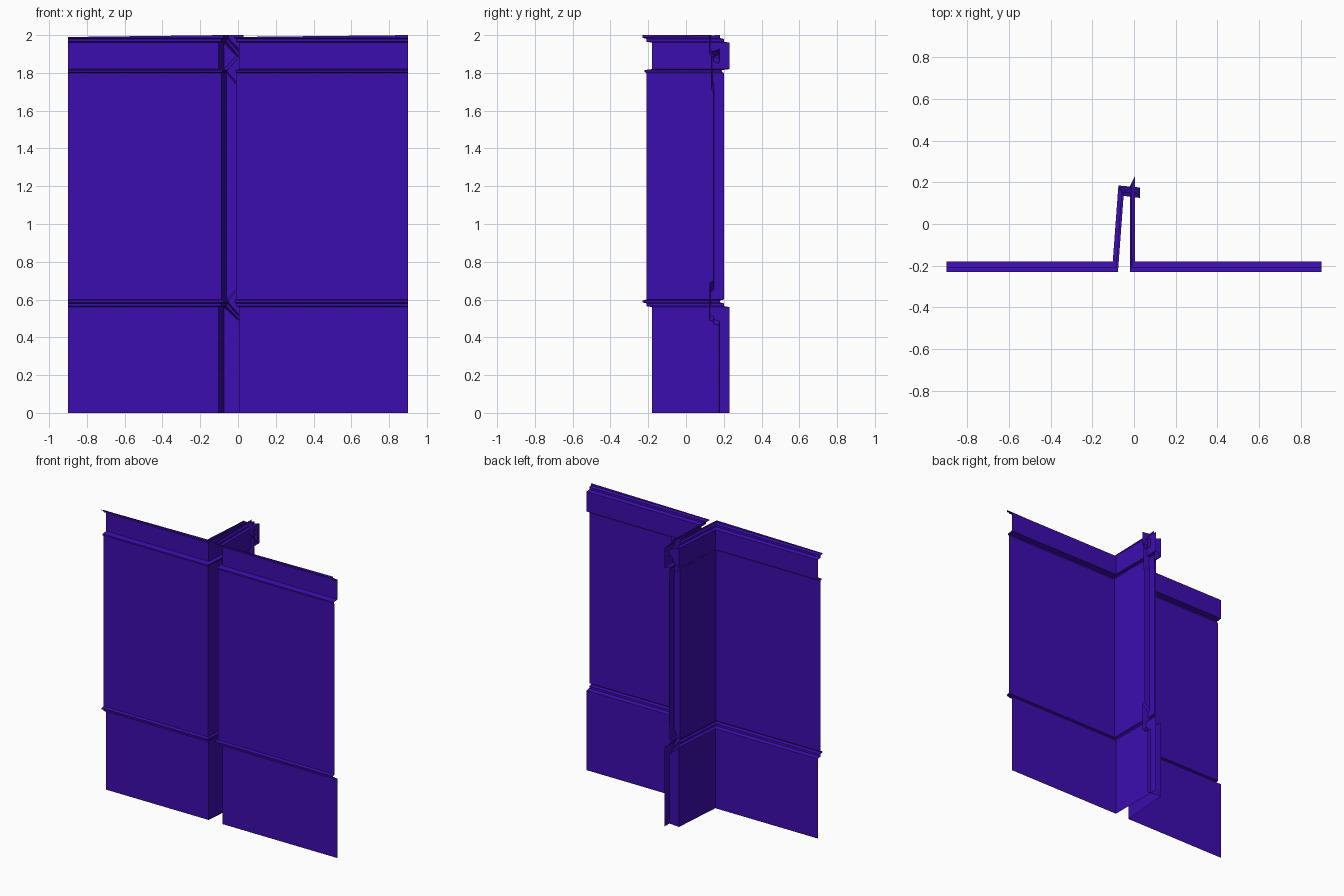
import bpy

if "Cube" in bpy.data.objects:
    bpy.data.objects.remove(bpy.data.objects["Cube"])

mat = bpy.data.materials.new("violet")
mat.diffuse_color = (0.045, 0.004, 0.43, 1)
mat.use_nodes = True
mat.node_tree.nodes["Principled BSDF"].inputs["Base Color"].default_value = mat.diffuse_color

# Wall section: outward depth d, height z, height at the skewed back strip end
SECTION = [(0, 0, 0), (0, .56, .465), (.03, .565, .47), (.03, .58, .485),
           (.05, .585, .49), (.05, .595, .69), (.03, .60, .70),
           (.03, 1.80, 1.69), (.04, 1.805, 1.71), (.04, 1.815, 1.91),
           (0, 1.82, 1.925), (0, 1.96, 1.85), (.03, 1.965, 1.86),
           (.03, 1.98, 1.88), (.05, 1.985, 1.90), (.05, 2.0, 2.0)]


def moulded_wall(name, path):
    """Sweep the section along path points (x, y, x shift per depth, skewed, top drop)."""
    verts, faces = [], []
    n = len(SECTION)
    for x, y, k, skew, drop in path:
        for i, (d, z, zs) in enumerate(SECTION):
            h = zs if skew else z
            if i == n - 1:
                h -= drop
            verts.append((x + k * d, y - d, h))
    for j in range(len(path) - 1):
        for i in range(n - 1):
            a, b = j * n + i, (j + 1) * n + i
            faces.append((a, b, b + 1, a + 1))
    me = bpy.data.meshes.new(name)
    me.from_pydata(verts, [], faces)
    me.materials.append(mat)
    ob = bpy.data.objects.new(name, me)
    bpy.context.collection.objects.link(ob)


# Left wall: front panel, splayed return, and back strip with skewed mouldings
moulded_wall("left_wall", [(-.9, -.18, 0, False, .01), (-.102, -.18, .5, False, 0),
                           (-.075, .185, .5, False, 0), (.03, .175, 0, True, 0)])
# Right wall: return into the gap, and front panel
moulded_wall("right_wall", [(.005, .23, -.5, False, 0), (.005, -.18, -.5, False, .01),
                            (.9, -.18, 0, False, 0)])
